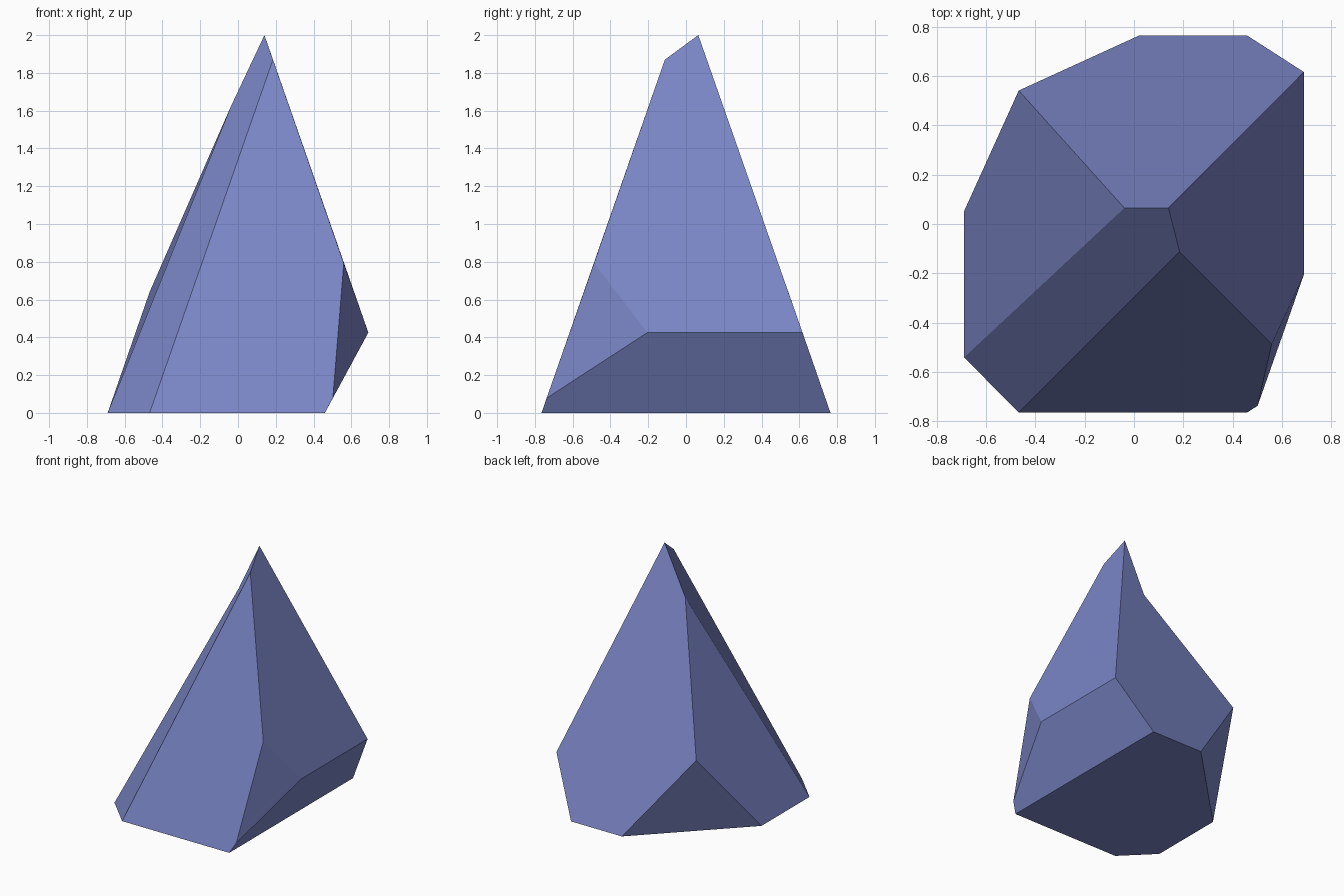
import bpy
import bmesh

if "Cube" in bpy.data.objects:
    bpy.data.objects.remove(bpy.data.objects["Cube"])

# Single flat colour
mat = bpy.data.materials.new("dusty_blue_stone")
mat.diffuse_color = (0.20, 0.24, 0.57, 1.0)
mat.use_nodes = True
mat.node_tree.nodes["Principled BSDF"].inputs["Base Color"].default_value = mat.diffuse_color

# Corner points of the faceted shard
corners = {
    # top ridge
    "apex": (0.14, 0.065, 2.0), "apex_front": (0.185, -0.112, 1.87),
    "notch": (-0.039, 0.065, 1.62),
    # waist
    "left_back": (-0.468, 0.542, 0.64),
    "right_back": (0.69, 0.617, 0.425), "right_mid": (0.69, -0.205, 0.425),
    "right_front": (0.56, -0.487, 0.793), "right_low": (0.502, -0.738, 0.078),
    # foot
    "foot_bl": (0.02, 0.765, 0), "foot_br": (0.46, 0.765, 0),
    "foot_fr": (0.46, -0.765, 0), "foot_fl": (-0.468, -0.765, 0),
    "foot_lf": (-0.69, -0.542, 0), "foot_lb": (-0.69, 0.052, 0),
}

# Large cut faces
facets = [
    "apex notch left_back foot_bl foot_br right_back",            # back
    "apex right_back right_mid right_front apex_front",           # right
    "apex apex_front foot_fl foot_lf notch",                      # left-front
    "notch foot_lf foot_lb left_back",                            # left
    "left_back foot_lb foot_bl",                                  # left-back chip
    "apex_front right_front right_low foot_fr foot_fl",           # front
    "right_back foot_br foot_fr right_low right_mid",             # right undercut
    "right_front right_mid right_low",                            # right chip
    "foot_bl foot_lb foot_lf foot_fl foot_fr foot_br",            # base
]

bm = bmesh.new()
v = {name: bm.verts.new(co) for name, co in corners.items()}
for f in facets:
    bm.faces.new([v[n] for n in f.split()])
bmesh.ops.recalc_face_normals(bm, faces=bm.faces)

mesh = bpy.data.meshes.new("stone_shard")
bm.to_mesh(mesh)
bm.free()
mesh.materials.append(mat)
obj = bpy.data.objects.new("stone_shard", mesh)
bpy.context.collection.objects.link(obj)
